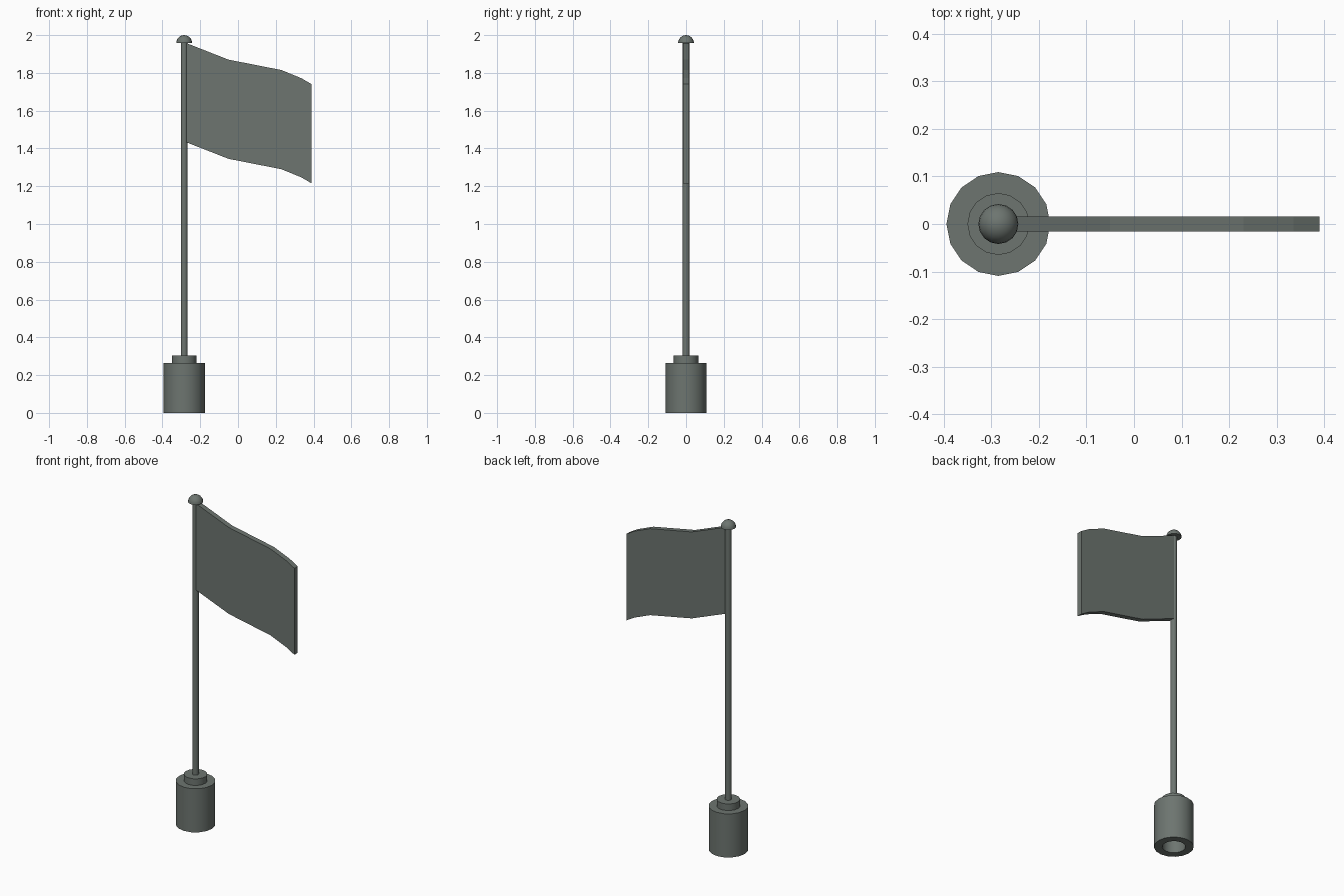
import bpy
import bmesh
import math

cube = bpy.data.objects.get("Cube")
if cube:
    bpy.data.objects.remove(cube, do_unlink=True)

POLE_X = -0.285
SIDES = 16

grey = bpy.data.materials.new("greenish_grey")
grey.use_nodes = True
colour = (0.153, 0.178, 0.162, 1)
grey.diffuse_color = colour
grey.node_tree.nodes["Principled BSDF"].inputs["Base Color"].default_value = colour


def finish(name, bm, smooth=True):
    bmesh.ops.recalc_face_normals(bm, faces=bm.faces)
    mesh = bpy.data.meshes.new(name)
    bm.to_mesh(mesh)
    bm.free()
    mesh.materials.append(grey)
    obj = bpy.data.objects.new(name, mesh)
    bpy.context.collection.objects.link(obj)
    if smooth:
        bpy.ops.object.select_all(action="DESELECT")
        obj.select_set(True)
        bpy.context.view_layer.objects.active = obj
        bpy.ops.object.shade_smooth_by_angle(angle=math.radians(35))
    return obj


def lathe(name, profile):
    """Spin a (radius, height) profile around the pole axis."""
    bm = bmesh.new()
    verts = [bm.verts.new((POLE_X + r, 0, z)) for r, z in profile]
    edges = [bm.edges.new(pair) for pair in zip(verts, verts[1:])]
    bmesh.ops.spin(bm, geom=verts + edges, cent=(POLE_X, 0, 0), axis=(0, 0, 1),
                   angle=math.tau, steps=SIDES, use_duplicate=False)
    bmesh.ops.remove_doubles(bm, verts=bm.verts, dist=0.0005)
    return finish(name, bm)


# Hollow round base with a stud on top
lathe("base", [(0, 0.225), (0.064, 0.225), (0.064, 0), (0.109, 0),
               (0.109, 0.265), (0.065, 0.265), (0.065, 0.305), (0, 0.305)])

# Thin pole
lathe("pole", [(0, 0.3), (0.018, 0.3), (0.018, 1.965), (0, 1.965)])

# Half-round cap
dome = [(0.042 * math.cos(a), 1.958 + 0.042 * math.sin(a))
        for a in (math.pi / 2 * i / 6 for i in range(7))]
lathe("pole_cap", [(0, 1.958)] + dome)

# Waving flag: a drooping outline with constant height, extruded in depth
top_edge = [(-0.272, 1.957), (-0.05, 1.87), (0.23, 1.815), (0.335, 1.772), (0.39, 1.74)]
drop = 0.525
bm = bmesh.new()
rows = []
for x, z in top_edge:
    rows.append([bm.verts.new((x, y, h)) for y, h in
                 ((-0.016, z), (0.016, z), (0.016, z - drop), (-0.016, z - drop))])
for a, b in zip(rows, rows[1:]):
    for i in range(4):
        j = (i + 1) % 4
        bm.faces.new((a[i], a[j], b[j], b[i]))
bm.faces.new(rows[0])
bm.faces.new(rows[-1])
finish("flag", bm, smooth=False)
